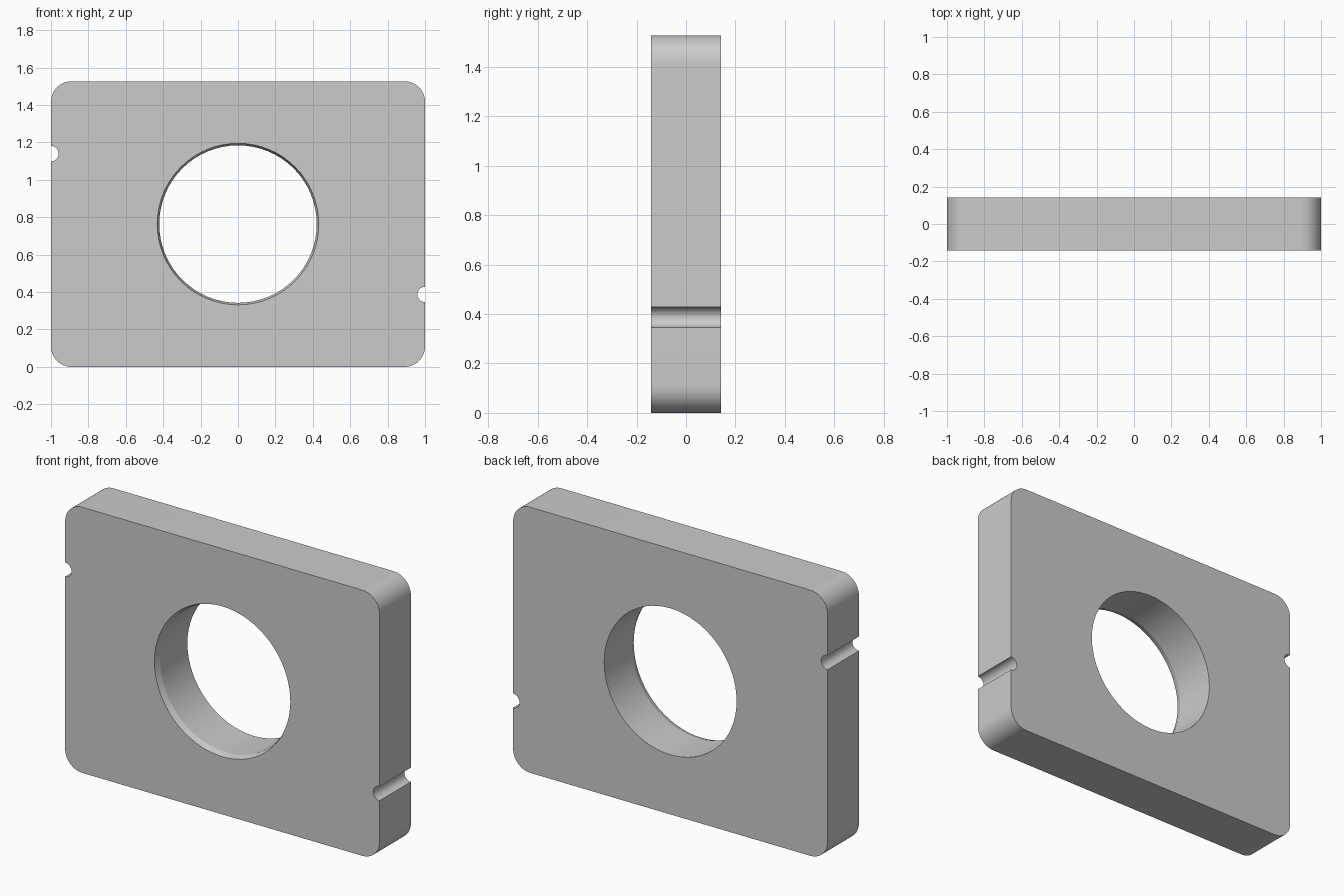
import bpy, bmesh
from math import cos, sin, pi, radians

if "Cube" in bpy.data.objects:
    bpy.data.objects.remove(bpy.data.objects["Cube"])

W, H, T = 1.0, 1.527, 0.142          # half width, height, half thickness
CORNER, NOTCH = 0.11, 0.041
HOLE_Z, HOLE_R, RIM_R, RIM_DEPTH = H / 2, 0.421, 0.432, 0.035


def arc(cx, cz, r, a0, a1, n):
    return [(cx + r * cos(radians(a0 + (a1 - a0) * i / n)),
             cz + r * sin(radians(a0 + (a1 - a0) * i / n))) for i in range(n + 1)]


def make_object(name, bm):
    bmesh.ops.recalc_face_normals(bm, faces=bm.faces)
    mesh = bpy.data.meshes.new(name)
    bm.to_mesh(mesh)
    bm.free()
    obj = bpy.data.objects.new(name, mesh)
    bpy.context.collection.objects.link(obj)
    return obj


# plate outline: rounded corners, one half-round notch in each side edge
half = (arc(W - CORNER, CORNER, CORNER, -90, 0, 16)
        + arc(W, 0.387, NOTCH, 270, 90, 16)
        + arc(W - CORNER, H - CORNER, CORNER, 0, 90, 16))
outline = half + [(-x, H - z) for x, z in half]
bm = bmesh.new()
face = bm.faces.new([bm.verts.new((x, -T, z)) for x, z in outline])
solid = bmesh.ops.extrude_face_region(bm, geom=[face])
bmesh.ops.translate(bm, vec=(0, 2 * T, 0),
                    verts=[v for v in solid["geom"] if isinstance(v, bmesh.types.BMVert)])
plate = make_object("plate", bm)

# round bore cutter, slightly flared at the front rim
slope = (RIM_R - HOLE_R) / RIM_DEPTH
sections = [(-T - 0.05, RIM_R + slope * 0.05), (-T + RIM_DEPTH, HOLE_R), (T + 0.05, HOLE_R)]
N = 64
bm = bmesh.new()
rings = [[bm.verts.new((r * cos(2 * pi * i / N), y, HOLE_Z + r * sin(2 * pi * i / N)))
          for i in range(N)] for y, r in sections]
for a, b in zip(rings, rings[1:]):
    for i in range(N):
        j = (i + 1) % N
        bm.faces.new((a[i], a[j], b[j], b[i]))
bm.faces.new(rings[0])
bm.faces.new(rings[-1])
cutter = make_object("bore_cutter", bm)
cutter.hide_render = True

# cut the bore, then discard the cutter
mod = plate.modifiers.new("bore", "BOOLEAN")
mod.operation = "DIFFERENCE"
mod.solver = "EXACT"
mod.object = cutter
bpy.context.view_layer.objects.active = plate
plate.select_set(True)
bpy.ops.object.modifier_apply(modifier=mod.name)
bpy.data.objects.remove(cutter)

# smooth rounds, crisp edges
bpy.ops.object.shade_smooth_by_angle(angle=radians(15))
